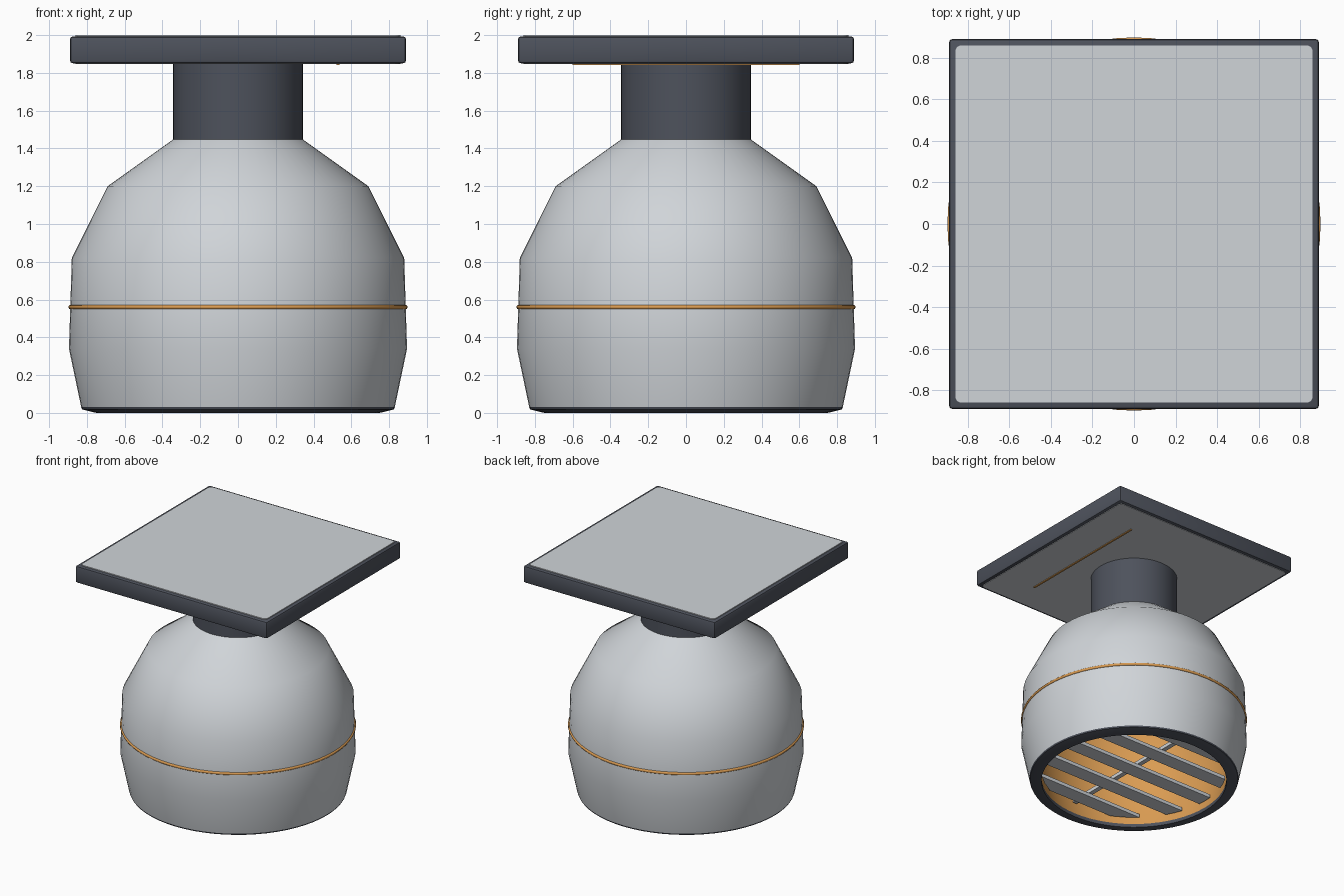
import bpy, bmesh, math

if "Cube" in bpy.data.objects:
    bpy.data.objects.remove(bpy.data.objects["Cube"])


def material(name, rgb):
    m = bpy.data.materials.new(name)
    m.diffuse_color = (*rgb, 1)
    m.use_nodes = True
    m.node_tree.nodes["Principled BSDF"].inputs["Base Color"].default_value = m.diffuse_color
    return m


LIGHT = material("light grey", (0.63, 0.66, 0.69))
SLATE = material("dark slate", (0.075, 0.084, 0.107))
ORANGE = material("warm orange", (0.70, 0.33, 0.085))


def finish(name, bm, mat, angle=None):
    bmesh.ops.recalc_face_normals(bm, faces=bm.faces)
    me = bpy.data.meshes.new(name)
    bm.to_mesh(me)
    bm.free()
    ob = bpy.data.objects.new(name, me)
    bpy.context.collection.objects.link(ob)
    me.materials.append(mat)
    if angle:
        bpy.ops.object.select_all(action='DESELECT')
        bpy.context.view_layer.objects.active = ob
        ob.select_set(True)
        bpy.ops.object.shade_smooth_by_angle(angle=math.radians(angle))
    return ob


def lathe(name, profile, mat, angle=40, closed=False, n=64):
    """Revolve (radius, height) points around z."""
    bm = bmesh.new()
    rings = []
    for r, z in profile:
        rings.append([bm.verts.new((r * math.cos(2 * math.pi * i / n),
                                    r * math.sin(2 * math.pi * i / n), z)) for i in range(n)])
    pairs = list(zip(rings, rings[1:]))
    if closed:
        pairs.append((rings[-1], rings[0]))
    for a, b in pairs:
        for i in range(n):
            j = (i + 1) % n
            bm.faces.new((a[i], a[j], b[j], b[i]))
    return finish(name, bm, mat, angle)


def prism(name, outline, z0, z1, mat):
    """Extrude a flat outline between two heights."""
    bm = bmesh.new()
    face = bm.faces.new([bm.verts.new((x, y, z0)) for x, y in outline])
    ext = bmesh.ops.extrude_face_region(bm, geom=[face])
    for v in ext["geom"]:
        if isinstance(v, bmesh.types.BMVert):
            v.co.z = z1
    return finish(name, bm, mat)


def rounded_square(h, r, steps=5):
    pts = []
    for k, (sx, sy) in enumerate([(1, 1), (-1, 1), (-1, -1), (1, -1)]):
        for s in range(steps + 1):
            a = math.pi / 2 * (k + s / steps)
            pts.append((sx * (h - r) + r * math.cos(a), sy * (h - r) + r * math.sin(a)))
    return pts


# Dome shell, dark bottom rim, and coloured lining
lathe("dome_shell", [(0.83, 0.03), (0.895, 0.34), (0.88, 0.82), (0.69, 1.20), (0.34, 1.45)], LIGHT)
lathe("bottom_rim", [(0.83, 0.03), (0.825, 0.018), (0.75, 0.0), (0.735, 0.0), (0.735, 0.03)],
      SLATE, 30, closed=True)
lathe("inner_lining", [(0.735, 0.03), (0.80, 0.34), (0.79, 0.80), (0.62, 1.15), (0.30, 1.36), (0.001, 1.36)],
      ORANGE)

# Accent ring around the dome
lathe("accent_ring", [(0.886 + 0.012 * math.cos(a * math.pi / 4), 0.56 + 0.012 * math.sin(a * math.pi / 4))
                      for a in range(8)], ORANGE, 60, closed=True)

# Neck
lathe("neck", [(0.001, 1.44), (0.343, 1.44), (0.343, 1.855), (0.001, 1.855)], SLATE)

# Mounting plate with bevelled edges
bm = bmesh.new()
bmesh.ops.create_cube(bm, size=1)
for v in bm.verts:
    v.co = (v.co.x * 1.78, v.co.y * 1.78, 1.922 + v.co.z * 0.142)
bmesh.ops.bevel(bm, geom=bm.edges[:], offset=0.016, segments=2, profile=0.5, affect='EDGES')
finish("mounting_plate", bm, SLATE, 30)

# Thin panels above and below the plate
prism("top_panel", rounded_square(0.86, 0.03), 1.99, 2.0, LIGHT)
prism("under_panel", rounded_square(0.86, 0.03), 1.847, 1.856, LIGHT)
prism("under_stripe", [(0.522, -0.6), (0.538, -0.6), (0.538, 0.6), (0.522, 0.6)], 1.841, 1.849, ORANGE)

# Grille slats trimmed to the round opening
R, W = 0.735, 0.065
for k in range(-2, 3):
    y = k * 0.3
    ys = [y - W + W * s for s in range(3)]
    xs = [math.sqrt(R * R - v * v) for v in ys]
    outline = list(zip(xs, ys)) + [(-x, v) for x, v in reversed(list(zip(xs, ys)))]
    prism("grille_slat_%d" % (k + 3), outline, 0.09, 0.12, LIGHT)

# Support bar behind the slats
prism("grille_bar", [(-0.02, -0.73), (0.02, -0.73), (0.02, 0.73), (-0.02, 0.73)], 0.12, 0.15, LIGHT)
